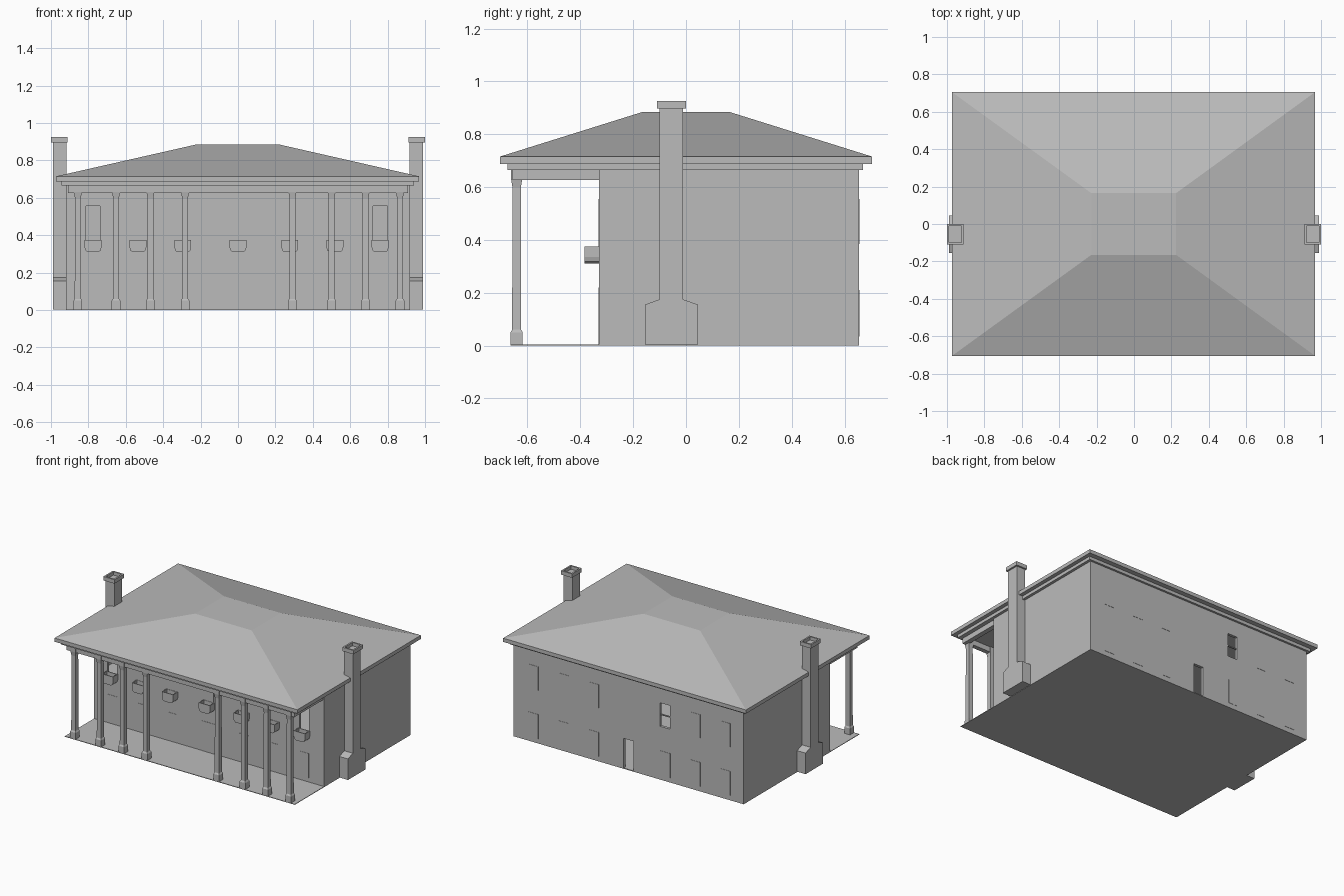
import bpy, bmesh

cube = bpy.data.objects.get("Cube")
if cube:
    bpy.data.objects.remove(cube, do_unlink=True)

stone = bpy.data.materials.new("grey stone")
stone.use_nodes = True
GREY = (0.5, 0.5, 0.5, 1)
stone.diffuse_color = GREY
stone.node_tree.nodes["Principled BSDF"].inputs["Base Color"].default_value = GREY


def finish(bm, name):
    bmesh.ops.recalc_face_normals(bm, faces=bm.faces)
    mesh = bpy.data.meshes.new(name)
    bm.to_mesh(mesh)
    bm.free()
    mesh.materials.append(stone)
    ob = bpy.data.objects.new(name, mesh)
    bpy.context.collection.objects.link(ob)
    return ob


def add_stack(bm, sections):
    """Stack of rectangles (x0, x1, y0, y1, z), joined by side faces."""
    rings = [[bm.verts.new(p) for p in
              ((x0, y0, z), (x1, y0, z), (x1, y1, z), (x0, y1, z))]
             for x0, x1, y0, y1, z in sections]
    bm.faces.new(rings[0][::-1])
    for a, b in zip(rings, rings[1:]):
        for i in range(4):
            j = (i + 1) % 4
            bm.faces.new((a[i], a[j], b[j], b[i]))
    return bm.faces.new(rings[-1])


def box(name, x0, x1, y0, y1, z0, z1):
    bm = bmesh.new()
    add_stack(bm, [(x0, x1, y0, y1, z0), (x0, x1, y0, y1, z1)])
    return finish(bm, name)


def add_prism(bm, points, offset):
    """Extrude a flat outline along an offset vector."""
    face = bm.faces.new([bm.verts.new(p) for p in points])
    out = bmesh.ops.extrude_face_region(bm, geom=[face], use_keep_orig=True)
    verts = [g for g in out["geom"] if isinstance(g, bmesh.types.BMVert)]
    bmesh.ops.translate(bm, verts=verts, vec=offset)
    bmesh.ops.recalc_face_normals(bm, faces=bm.faces)


def hollow(bm, face, rim, depth):
    bm.normal_update()
    bmesh.ops.inset_region(bm, faces=[face], thickness=rim)
    out = bmesh.ops.extrude_face_region(bm, geom=[face])
    verts = [g for g in out["geom"] if isinstance(g, bmesh.types.BMVert)]
    bmesh.ops.translate(bm, verts=verts, vec=(0, 0, -depth))
    if face.is_valid:
        bmesh.ops.delete(bm, geom=[face], context="FACES_ONLY")


def cut(target, *bounds):
    cutter = box("cutter", *bounds)
    cutter.hide_render = True
    mod = target.modifiers.new("cut", "BOOLEAN")
    mod.operation = "DIFFERENCE"
    mod.solver = "EXACT"
    mod.object = cutter
    bpy.context.view_layer.objects.active = target
    bpy.ops.object.modifier_apply(modifier=mod.name)
    bpy.data.objects.remove(cutter, do_unlink=True)


# Main walls and ground slab
W, FRONT, BACK = 0.92, -0.33, 0.655
BAYS = [-0.775, -0.535, -0.295, 0, 0.277, 0.518, 0.76]
box("ground_slab", -W, W, -0.665, BACK, 0, 0.004)
walls = box("walls", -W, W, FRONT, BACK, 0.003, 0.67)
for z0, z1 in ((0.006, 0.33), (0.34, 0.665)):
    cut(walls, -W + 0.02, W - 0.02, FRONT + 0.02, BACK - 0.02, z0, z1)

# Open bays cut through the walls
for x in (BAYS[0], BAYS[-1]):
    cut(walls, x - 0.038, x + 0.038, FRONT - 0.02, FRONT + 0.04, 0.345, 0.555)
cut(walls, -0.33, -0.25, BACK - 0.04, BACK + 0.02, 0.385, 0.555)
cut(walls, -0.04, 0.04, BACK - 0.04, BACK + 0.02, 0.006, 0.22)
box("open_window_bar", -0.33, -0.25, BACK - 0.015, BACK - 0.005, 0.465, 0.472)

# Thin closed windows and doors
T = 0.002
for x in BAYS:
    a, b = x - 0.038, x + 0.038
    if x:
        box("front_lower_window", a, b, FRONT - T, FRONT, 0.035, 0.21)
        box("back_lower_window", a, b, BACK, BACK + T, 0.035, 0.21)
        if x != BAYS[2]:
            box("back_upper_window", a, b, BACK, BACK + T, 0.385, 0.555)
    if x not in (BAYS[0], BAYS[-1]):
        box("balcony_door", a, b, FRONT - T, FRONT, 0.335, 0.555)
box("front_door", -0.06, 0.06, FRONT - T, FRONT, 0.004, 0.22)

# Balconies: tapered trays with a hollow top
for x in BAYS:
    bm = bmesh.new()
    outline = [(-0.045, 0.375), (-0.045, 0.335), (-0.04, 0.318), (-0.03, 0.31)]
    outline += [(-u, z) for u, z in reversed(outline)]
    add_prism(bm, [(x + u, -0.385, z) for u, z in outline], (0, 0.056, 0))
    top = max(bm.faces, key=lambda f: f.calc_center_median().z)
    hollow(bm, top, 0.008, 0.035)
    finish(bm, "balcony")

# Porch columns with base and capital
for x in (-0.856, -0.652, -0.468, -0.283, 0.291, 0.5, 0.682, 0.866):
    bm = bmesh.new()
    y = -0.641
    profile = [(0.023, 0), (0.023, 0.05), (0.017, 0.06), (0.016, 0.6),
               (0.021, 0.63), (0.021, 0.668)]
    add_stack(bm, [(x - r, x + r, y - r, y + r, z) for r, z in profile])
    finish(bm, "porch_column")

# Porch beams
box("porch_front_beam", -0.91, 0.91, -0.657, -0.625, 0.627, 0.67)
for s in (-1, 1):
    xs = sorted((s * 0.91, s * 0.875))
    box("porch_side_beam", *xs, -0.64, FRONT, 0.627, 0.67)

# Cornice, eaves and hipped roof with a flat crown
box("cornice", -0.943, 0.94, -0.675, 0.67, 0.665, 0.69)
bm = bmesh.new()
eave = (-0.973, 0.968, -0.705, 0.705)
add_stack(bm, [(*eave, 0.688), (*eave, 0.715),
               (-0.228, 0.225, -0.165, 0.165, 0.884)])
finish(bm, "roof")

# End chimneys with a broad shouldered foot and open cap
for s in (-1, 1):
    bm = bmesh.new()
    outline = [(-0.155, 0.003), (-0.155, 0.155), (-0.1, 0.175), (-0.1, 0.9),
               (-0.012, 0.9), (-0.012, 0.175), (0.045, 0.155), (0.045, 0.003)]
    add_prism(bm, [(s * 0.988, y, z) for y, z in outline], (-s * 0.07, 0, 0))
    finish(bm, "chimney")
    bm = bmesh.new()
    xs = sorted((s * 0.911, s))
    top = add_stack(bm, [(*xs, -0.11, 0, 0.897), (*xs, -0.11, 0, 0.925)])
    hollow(bm, top, 0.016, 0.024)
    finish(bm, "chimney_cap")
